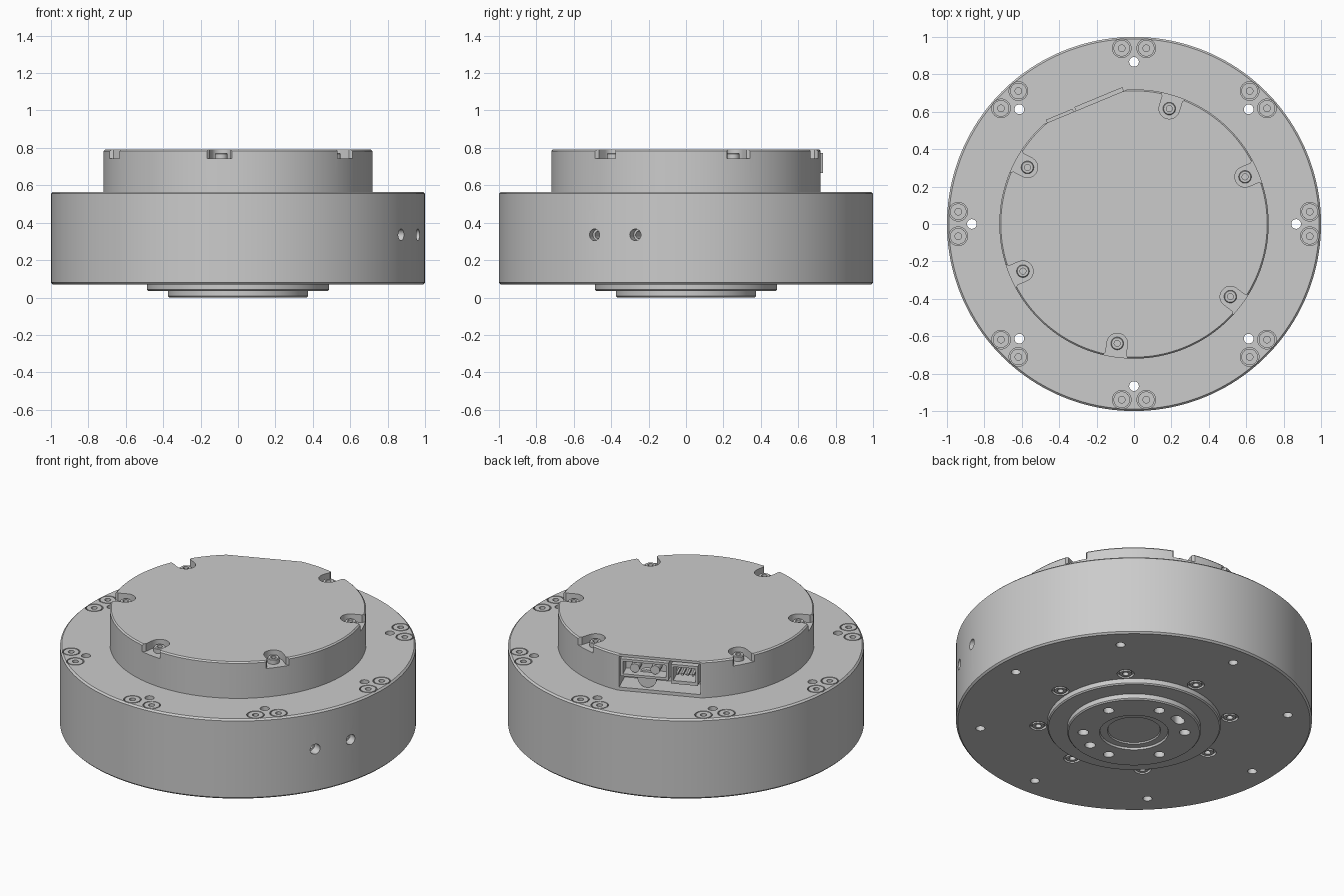
import bpy, bmesh, math
from mathutils import Matrix, Vector

if "Cube" in bpy.data.objects:
    bpy.data.objects.remove(bpy.data.objects["Cube"])

grey = bpy.data.materials.new("machined_grey")
grey.use_nodes = True
COLOUR = (0.6, 0.6, 0.6, 1)
grey.diffuse_color = COLOUR
grey.node_tree.nodes["Principled BSDF"].inputs["Base Color"].default_value = COLOUR


def polar(r, deg, z=0):
    """Frame at a polar position, its local x pointing outward."""
    return Matrix.Rotation(math.radians(deg), 4, "Z") @ Matrix.Translation((r, 0, z))


def lathe(bm, profile, steps, frame=Matrix()):
    """Revolve an open or closed (radius, height) loop around local z."""
    part = bmesh.new()
    verts = [part.verts.new((r, 0, z)) for r, z in profile]
    # Edges lying on the axis are skipped
    edges = [part.edges.new((v, verts[i - 1])) for i, v in enumerate(verts)
             if v.co.x > 0 or verts[i - 1].co.x > 0]
    bmesh.ops.spin(part, geom=verts + edges, cent=(0, 0, 0), axis=(0, 0, 1),
                   angle=math.tau, steps=steps)
    bmesh.ops.remove_doubles(part, verts=part.verts[:], dist=1e-5)
    part.transform(frame)
    mesh = bpy.data.meshes.new("turned_part")
    part.to_mesh(mesh)
    part.free()
    bm.from_mesh(mesh)
    bpy.data.meshes.remove(mesh)


def drill(bm, r, depth, frame, steps=24):
    """Cylinder running from the frame origin along local z."""
    bmesh.ops.create_cone(bm, cap_ends=True, segments=steps, radius1=r, radius2=r,
                          depth=depth, matrix=frame @ Matrix.Translation((0, 0, depth / 2)))


def box(bm, lo, hi, frame):
    lo, hi = Vector(lo), Vector(hi)
    m = frame @ Matrix.Translation((lo + hi) / 2) @ Matrix.Diagonal((*(hi - lo), 1))
    bmesh.ops.create_cube(bm, size=1, matrix=m)


def prism(bm, outline, z0, z1, frame):
    face = bm.faces.new([bm.verts.new(frame @ Vector((x, y, z0))) for x, y in outline])
    top = bmesh.ops.extrude_face_region(bm, geom=[face], use_keep_orig=True)["geom"]
    bmesh.ops.translate(bm, vec=(0, 0, z1 - z0),
                        verts=[g for g in top if isinstance(g, bmesh.types.BMVert)])


def make(name, bm):
    bmesh.ops.recalc_face_normals(bm, faces=bm.faces[:])
    mesh = bpy.data.meshes.new(name)
    bm.to_mesh(mesh)
    bm.free()
    obj = bpy.data.objects.new(name, mesh)
    mesh.materials.append(grey)
    bpy.context.collection.objects.link(obj)
    return obj


def cut(obj, bm):
    cutter = make("cutter", bm)
    cutter.hide_render = True
    mod = obj.modifiers.new("cut", "BOOLEAN")
    mod.operation, mod.solver, mod.object = "DIFFERENCE", "EXACT", cutter
    bpy.context.view_layer.objects.active = obj
    bpy.ops.object.modifier_apply(modifier=mod.name)
    bpy.data.objects.remove(cutter)


def smooth(obj):
    bpy.ops.object.select_all(action="DESELECT")
    obj.select_set(True)
    bpy.context.view_layer.objects.active = obj
    bpy.ops.object.shade_smooth_by_angle(angle=math.radians(30))


FLIP = Matrix.Rotation(math.pi, 4, "X")
BOTTOM, TOP, CAP = 0.07, 0.565, 0.79


def screw_cut(bm, frame, outer, inner, socket):
    """Flush screw: a ring groove with a socket in the middle, sunk along -z."""
    lathe(bm, [(inner, -0.015), (outer, -0.015), (outer, 0.01), (inner, 0.01)], 24, frame)
    drill(bm, socket, 0.05, frame @ Matrix.Translation((0, 0, -0.04)), 12)


# Main housing with the stepped output flange underneath
bm = bmesh.new()
lathe(bm, [(0, 0.02), (0.146, 0.02), (0.15, 0.012), (0.19, 0.012), (0.194, 0),
           (0.368, 0), (0.375, 0.007), (0.375, 0.035), (0.48, 0.035), (0.487, 0.042),
           (0.487, BOTTOM), (0.99, BOTTOM), (1, BOTTOM + 0.01), (1, TOP - 0.01),
           (0.99, TOP), (0, TOP)], 160)
housing = make("housing", bm)

# Mounting holes, rim screws and flange screws at every eighth turn
bm = bmesh.new()
for i in range(8):
    a = i * 45
    drill(bm, 0.026, 0.6, polar(0.867, a, 0.02))
    for side in (-4, 4):
        screw_cut(bm, polar(0.942, a + side, TOP), 0.05, 0.044, 0.018)
    screw_cut(bm, polar(0.54, a, BOTTOM) @ FLIP, 0.048, 0.034, 0.018)

# Output flange: six threaded holes, one pin hole and one slot
for a in (20, 80, 140, 200, 260, 320, 290):
    drill(bm, 0.03, 0.12, polar(0.285, a, -0.02))
slot = [(0.03 * math.cos(t), 0.03 * math.sin(t) + (0.018 if k < 13 else -0.018))
        for k, t in enumerate(math.pi * k / 12 for k in range(24))]
prism(bm, slot, -0.02, 0.1, polar(0.285, 110))

# Two parallel stepped ports in the side wall
wall = Matrix.Rotation(math.radians(-22.5), 4, "Z")
for y in (-0.118, 0.118):
    port = wall @ Matrix.Translation((0.9, y, 0.335)) @ Matrix.Rotation(math.pi / 2, 4, "Y")
    lathe(bm, [(0, -0.1), (0.02, -0.1), (0.02, 0.04), (0.031, 0.04), (0.031, 0.2), (0, 0.2)],
          24, port)
cut(housing, bm)
smooth(housing)

# Rear cap with a flat for the connectors
bm = bmesh.new()
lathe(bm, [(0, TOP - 0.02), (0.72, TOP - 0.02), (0.72, CAP - 0.008), (0.712, CAP), (0, CAP)], 128)
cap = make("rear_cap", bm)
FLAT = Matrix.Rotation(math.radians(22.5), 4, "Z")
bm = bmesh.new()
box(bm, (-0.4, 0.678, 0.5), (0.4, 0.9, 0.9), FLAT)
cut(cap, bm)

# Connector window and open-ended screw pockets in the cap
bm = bmesh.new()
box(bm, (-0.234, 0.54, 0.585), (0.234, 0.8, 0.775), FLAT)
pocket_angles = (23, 73, 152, 203, 262, 323)
arc = [math.pi / 2 + math.pi * k / 12 for k in range(13)]
pocket = [(0.055 * math.cos(t), 0.055 * math.sin(t)) for t in arc]
pocket += [(0.055, -0.055), (0.075, -0.07), (0.12, -0.07), (0.12, 0.07), (0.075, 0.07), (0.055, 0.055)]
for a in pocket_angles:
    prism(bm, pocket, 0.742, 0.85, polar(0.645, a))
cut(cap, bm)
smooth(cap)

# Cap screws standing in their pockets
bm = bmesh.new()
for a in pocket_angles:
    lathe(bm, [(0, 0.735), (0.034, 0.735), (0.034, 0.768), (0.03, 0.772), (0.016, 0.772),
               (0.016, 0.75), (0, 0.75)], 24, polar(0.645, a))
smooth(make("cap_screws", bm))

# Power connector: wide shell with two round contacts and a boss below
bm = bmesh.new()
box(bm, (-0.055, 0.53, 0.665), (0.222, 0.70, 0.772), FLAT)
power = make("power_connector", bm)
bm = bmesh.new()
box(bm, (-0.04, 0.62, 0.68), (0.207, 0.75, 0.757), FLAT)
cut(power, bm)
bm = bmesh.new()
LIE = Matrix.Rotation(-math.pi / 2, 4, "X")
for x in (0.025, 0.142):
    drill(bm, 0.027, 0.09, FLAT @ Matrix.Translation((x, 0.6, 0.717)) @ LIE, 16)
drill(bm, 0.055, 0.11, FLAT @ Matrix.Translation((0.08, 0.54, 0.64)) @ LIE)
smooth(make("power_contacts", bm))

# Signal connector: small shell with a row of pins
bm = bmesh.new()
box(bm, (-0.222, 0.53, 0.645), (-0.068, 0.695, 0.765), FLAT)
signal = make("signal_connector", bm)
bm = bmesh.new()
box(bm, (-0.21, 0.6, 0.665), (-0.08, 0.75, 0.75), FLAT)
cut(signal, bm)
bm = bmesh.new()
for i in range(4):
    x = -0.19 + 0.03 * i
    box(bm, (x - 0.006, 0.58, 0.695), (x + 0.006, 0.68, 0.707), FLAT)
make("signal_pins", bm)
